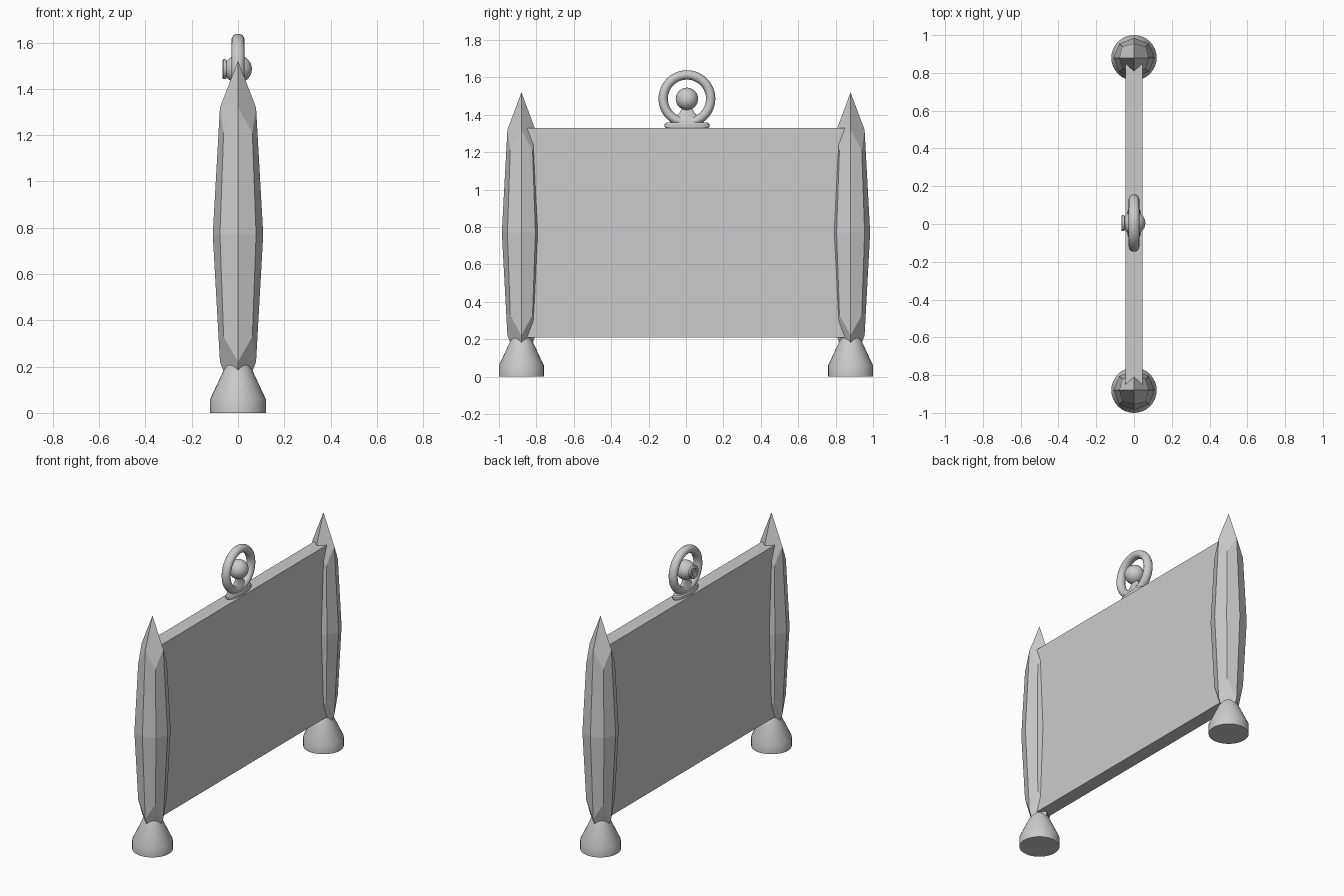
import bpy, math
from mathutils import Matrix, Vector

if "Cube" in bpy.data.objects:
    bpy.data.objects.remove(bpy.data.objects["Cube"])


def make(name, verts, faces, smooth=False):
    me = bpy.data.meshes.new(name)
    me.from_pydata(verts, [], faces)
    ob = bpy.data.objects.new(name, me)
    bpy.context.collection.objects.link(ob)
    bpy.ops.object.select_all(action='DESELECT')
    bpy.context.view_layer.objects.active = ob
    ob.select_set(True)
    bpy.ops.object.mode_set(mode='EDIT')
    bpy.ops.mesh.select_all(action='SELECT')
    bpy.ops.mesh.normals_make_consistent(inside=False)
    bpy.ops.object.mode_set(mode='OBJECT')
    if smooth:
        bpy.ops.object.shade_smooth_by_angle(angle=math.radians(35))
    return ob


def lathe(name, profile, n=32):
    """Revolve (radius, z) pairs about z, closing both ends."""
    verts = [(r * math.cos(2 * math.pi * i / n), r * math.sin(2 * math.pi * i / n), z)
             for r, z in profile for i in range(n)]
    faces = [(k * n + i, k * n + (i + 1) % n, (k + 1) * n + (i + 1) % n, (k + 1) * n + i)
             for k in range(len(profile) - 1) for i in range(n)]
    faces += [tuple(range(n)), tuple(range(len(verts) - n, len(verts)))]
    return make(name, verts, faces, True)


def crystal_post(name, y):
    """Eight-sided swelling shaft with four-sided points at both ends."""
    # ring levels: (axis radius, axis z, diagonal offset, diagonal z)
    levels = [(0.078, 0.22, 0.062, 0.33), (0.109, 0.77, 0.078, 0.77), (0.078, 1.32, 0.062, 1.21)]
    verts = []
    for ra, za, d, zd in levels:
        for i in range(8):
            a = i * math.pi / 4
            r, z = (ra, za) if i % 2 == 0 else (d * math.sqrt(2), zd)
            verts.append((r * math.cos(a), y + r * math.sin(a) * 0.96, z))
    verts += [(0, y, 0.02), (0, y, 1.52)]
    faces = [(k * 8 + i, k * 8 + (i + 1) % 8, k * 8 + 8 + (i + 1) % 8, k * 8 + 8 + i)
             for k in range(2) for i in range(8)]
    for base, tip in ((0, 24), (16, 25)):
        faces += [(tip, base + i, base + i + 1, base + (i + 2) % 8) for i in (0, 2, 4, 6)]
    return make(name, verts, faces)


# posts and conical feet
for side, y in (("front", -0.88), ("back", 0.88)):
    crystal_post(side + "_post", y)
    foot = lathe(side + "_foot", [(0.12, 0), (0.12, 0.06), (0.05, 0.21)])
    foot.location.y = y

# panel between the posts
bpy.ops.mesh.primitive_cube_add(size=1, location=(0, 0, 0.77))
panel = bpy.context.object
panel.name = "panel"
panel.scale = (0.09, 1.73, 1.12)

# oval mount under the ring
mount = lathe("ring_mount", [(0.11, 1.325), (0.12, 1.335), (0.12, 1.35), (0.112, 1.358),
                             (0.09, 1.36), (0.085, 1.37), (0.06, 1.39), (0.04, 1.41), (0.025, 1.44)])
mount.scale.x = 0.32
mount.location.y = 0.005

# ring
bpy.ops.mesh.primitive_torus_add(major_segments=48, minor_segments=16, major_radius=0.127,
                                 minor_radius=0.025, location=(0, 0.005, 1.486),
                                 rotation=(0, math.pi / 2, 0))
ring = bpy.context.object
ring.name = "ring"
ring.scale.z = 1.12
bpy.ops.object.shade_smooth_by_angle()

# ball in the ring
bpy.ops.mesh.primitive_uv_sphere_add(segments=32, ring_count=16, radius=0.06,
                                     location=(0, 0.005, 1.485), rotation=(0, math.pi / 2, 0))
bpy.context.object.name = "ball"
bpy.ops.object.shade_smooth_by_angle()

# hollow collar on the -x side of the ball
collar = lathe("ball_collar", [(0.03, 0.03), (0.03, 0.048), (0.04, 0.05), (0.043, 0.055),
                               (0.043, 0.063), (0.039, 0.067), (0.024, 0.067), (0.02, 0.061)])
collar.rotation_euler.y = -math.pi / 2
collar.location = (0, 0.005, 1.485)
